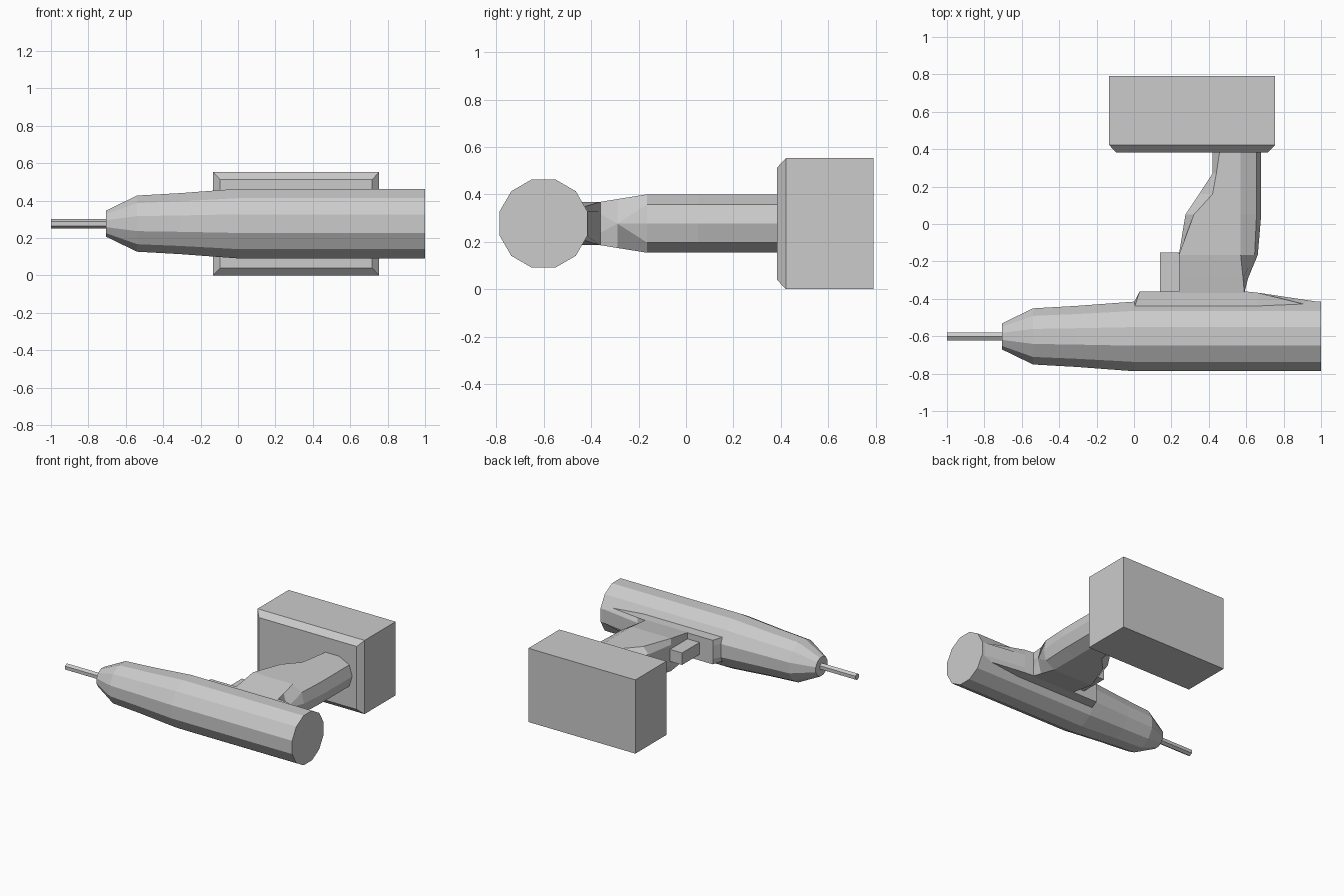
import bpy, bmesh, math

if "Cube" in bpy.data.objects:
    bpy.data.objects.remove(bpy.data.objects["Cube"])

ZC = 0.277   # height of the drill's symmetry plane
YC = -0.601  # depth of the motor axis


def loft(name, rings):
    """Skin a list of equal-length closed rings and cap both ends."""
    bm = bmesh.new()
    loops = [[bm.verts.new(p) for p in ring] for ring in rings]
    n = len(loops[0])
    for a, b in zip(loops, loops[1:]):
        for i in range(n):
            j = (i + 1) % n
            bm.faces.new((a[i], a[j], b[j], b[i]))
    bm.faces.new(loops[0][::-1])
    bm.faces.new(loops[-1])
    bmesh.ops.remove_doubles(bm, verts=bm.verts, dist=0.0005)
    bmesh.ops.recalc_face_normals(bm, faces=bm.faces)
    mesh = bpy.data.meshes.new(name)
    bm.to_mesh(mesh)
    bm.free()
    obj = bpy.data.objects.new(name, mesh)
    bpy.context.collection.objects.link(obj)
    return obj


def circle_x(x, r, sides, phase=0.0):
    return [(x, YC + r * math.cos(phase + math.tau * i / sides),
             ZC + r * math.sin(phase + math.tau * i / sides)) for i in range(sides)]


def rect_y(y, x0, x1, z0, z1):
    return [(x0, y, z0), (x1, y, z0), (x1, y, z1), (x0, y, z1)]


# Motor housing: twelve-sided, tapering to the chuck
flat = math.cos(math.pi / 12)
profile = [(-0.705, 0.07), (-0.54, 0.15), (-0.31, 0.163), (0.0, 0.186), (1.0, 0.186)]
loft("motor_housing", [circle_x(x, a / flat, 12, math.pi / 12) for x, a in profile])

# Hexagonal bit
loft("drill_bit", [circle_x(x, 0.025, 6, math.pi / 2) for x in (-1.0, -0.69)])

# Raised fairing joining housing and handle: x, shoulder y, half width, crest y, crest half width
fairing = [(0.0, -0.455, 0.09, -0.418, 0.05), (0.03, -0.36, 0.09, -0.36, 0.05),
           (0.59, -0.36, 0.09, -0.36, 0.05), (0.66, -0.367, 0.09, -0.367, 0.05),
           (0.999, -0.45, 0.065, -0.418, 0.05)]
loft("handle_fairing", [
    [(x, -0.55, ZC - w), (x, ys, ZC - w), (x, yt, ZC - t),
     (x, yt, ZC + t), (x, ys, ZC + w), (x, -0.55, ZC + w)]
    for x, ys, w, yt, t in fairing])

# Handle half sections: y, then (x, dz) from the front centre over the top to the back centre
handle = [
    (-0.37, [(0.24, 0), (0.24, 0.05), (0.24, 0.09), (0.59, 0.09), (0.59, 0.045), (0.59, 0)]),
    (-0.29, [(0.24, 0), (0.24, 0.06), (0.24, 0.103), (0.583, 0.103), (0.61, 0), (0.61, 0)]),
    (-0.165, [(0.24, 0), (0.24, 0.075), (0.24, 0.123), (0.57, 0.123), (0.645, 0.08), (0.662, 0)]),
    (0.05, [(0.275, 0), (0.275, 0.075), (0.32, 0.123), (0.57, 0.123), (0.655, 0.08), (0.68, 0)]),
    (0.16, [(0.348, 0), (0.348, 0.075), (0.42, 0.123), (0.57, 0.123), (0.655, 0.08), (0.68, 0)]),
    (0.27, [(0.42, 0), (0.42, 0.075), (0.44, 0.123), (0.57, 0.123), (0.655, 0.08), (0.68, 0)]),
    (0.40, [(0.42, 0), (0.42, 0.075), (0.46, 0.123), (0.57, 0.123), (0.655, 0.08), (0.68, 0)]),
]
loft("handle", [
    [(x, y, ZC + d) for x, d in half] + [(x, y, ZC - d) for x, d in half[-2:0:-1]]
    for y, half in handle])

# Trigger
loft("trigger", [rect_y(y, 0.14, 0.26, ZC - 0.045, ZC + 0.045) for y in (-0.365, -0.153)])

# Battery pack with a chamfered inner face
loft("battery_pack", [rect_y(0.383, -0.095, 0.717, 0.04, 0.512),
                      rect_y(0.422, -0.133, 0.755, 0.0, 0.553),
                      rect_y(0.79, -0.133, 0.755, 0.0, 0.553)])
